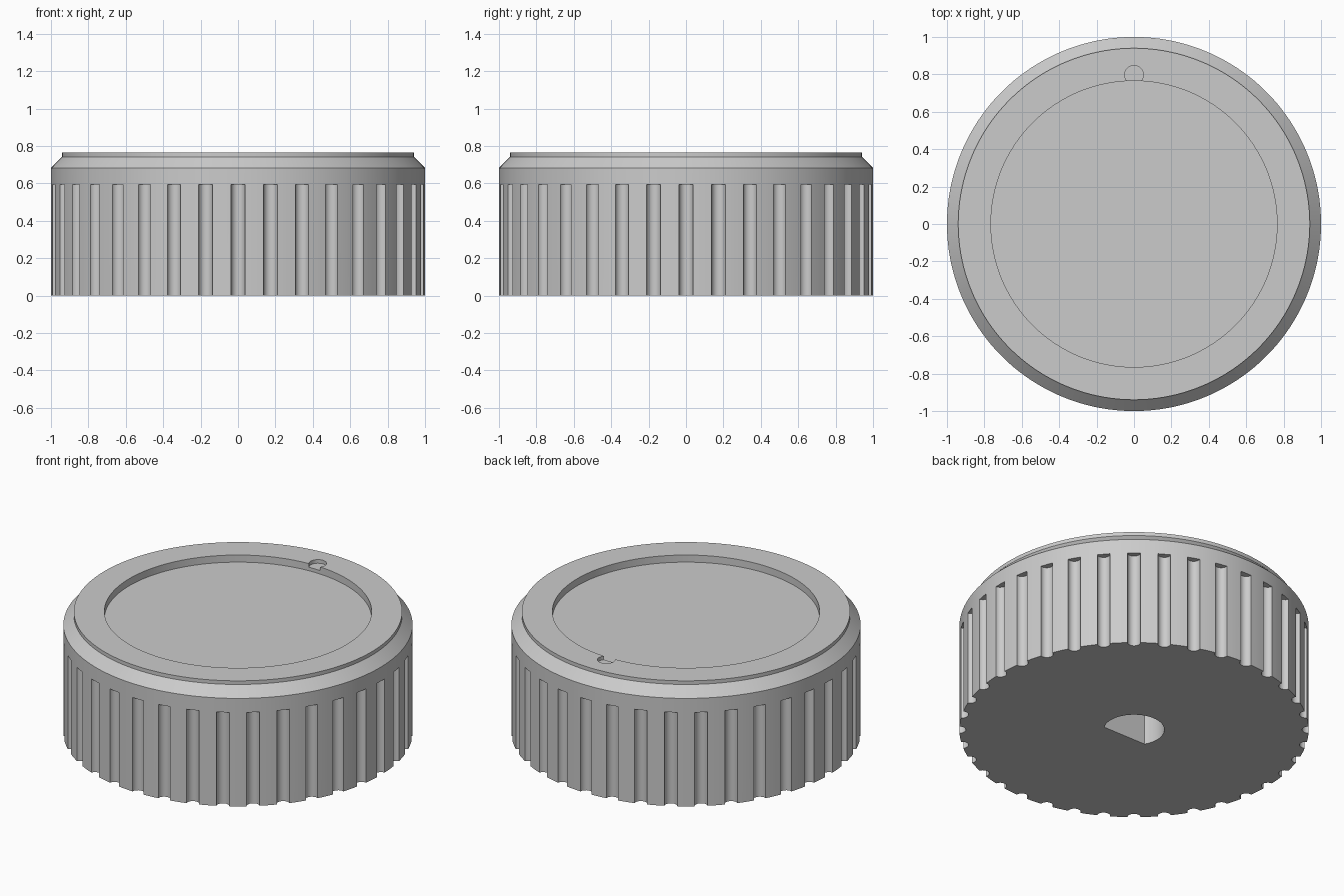
import bpy, bmesh
from math import sin, cos, pi, asin, radians
from mathutils import Matrix

default = bpy.data.objects.get("Cube")
if default:
    bpy.data.objects.remove(default, do_unlink=True)

SEGMENTS = 180
FLUTES = 36

grey = bpy.data.materials.new("plain_grey")
grey.use_nodes = True
colour = (0.6, 0.6, 0.6, 1)
grey.diffuse_color = colour
grey.node_tree.nodes["Principled BSDF"].inputs["Base Color"].default_value = colour


def make_object(name, bm):
    bmesh.ops.recalc_face_normals(bm, faces=bm.faces)
    mesh = bpy.data.meshes.new(name)
    bm.to_mesh(mesh)
    bm.free()
    mesh.materials.append(grey)
    obj = bpy.data.objects.new(name, mesh)
    bpy.context.collection.objects.link(obj)
    return obj


def add_cylinder(bm, x, y, radius, low, high, sides):
    place = Matrix.Translation((x, y, (low + high) / 2))
    bmesh.ops.create_cone(bm, cap_ends=True, segments=sides, radius1=radius,
                          radius2=radius, depth=high - low, matrix=place)


def lathe(name, profile):
    """Stack one ring per profile point and cap both ends."""
    bm = bmesh.new()
    rings = []
    for r, z in profile:
        rings.append([bm.verts.new((r * cos(2 * pi * i / SEGMENTS),
                                    r * sin(2 * pi * i / SEGMENTS), z))
                      for i in range(SEGMENTS)])
    for a, b in zip(rings, rings[1:]):
        for i in range(SEGMENTS):
            j = (i + 1) % SEGMENTS
            bm.faces.new((a[i], a[j], b[j], b[i]))
    bm.faces.new(rings[0])
    bm.faces.new(rings[-1])
    return make_object(name, bm)


# Knob body: skirt, chamfer, raised rim and dished top
knob = lathe("knob_body", [(1, 0), (1, 0.682), (0.94, 0.742), (0.94, 0.765),
                           (0.765, 0.765), (0.765, 0.72)])

# Grip flutes around the skirt
bm = bmesh.new()
for i in range(FLUTES):
    angle = 2 * pi * i / FLUTES
    add_cylinder(bm, cos(angle), sin(angle), 0.0375, -0.1, 0.593, 24)
flutes = make_object("grip_flute_cutter", bm)

# Round pointer notch in the rim
bm = bmesh.new()
add_cylinder(bm, 0, 0.797, 0.05, 0.742, 0.9, 40)
notch = make_object("pointer_notch_cutter", bm)

# D-shaped shaft hole in the underside, flat toward the front
bm = bmesh.new()
radius, flat, steps = 0.174, -0.086, 48
start = asin(flat / radius)
sweep = pi - 2 * start
outline = [bm.verts.new((radius * cos(start + sweep * i / steps),
                         radius * sin(start + sweep * i / steps), -0.1))
           for i in range(steps + 1)]
base = bm.faces.new(outline)
solid = bmesh.ops.extrude_face_region(bm, geom=[base])
top = [v for v in solid["geom"] if isinstance(v, bmesh.types.BMVert)]
bmesh.ops.translate(bm, verts=top, vec=(0, 0, 0.6))
shaft = make_object("shaft_hole_cutter", bm)

# Cut everything out of the body
cutters = (flutes, notch, shaft)
for cutter in cutters:
    cut = knob.modifiers.new(cutter.name, "BOOLEAN")
    cut.operation = "DIFFERENCE"
    cut.solver = "EXACT"
    cut.object = cutter

bpy.context.view_layer.update()
graph = bpy.context.evaluated_depsgraph_get()
finished = bpy.data.meshes.new_from_object(knob.evaluated_get(graph))
knob.modifiers.clear()
knob.data = finished
for cutter in cutters:
    bpy.data.objects.remove(cutter, do_unlink=True)

# Smooth round walls, crisp edges
bpy.ops.object.select_all(action="DESELECT")
knob.select_set(True)
bpy.context.view_layer.objects.active = knob
bpy.ops.object.shade_smooth_by_angle(angle=radians(25))
